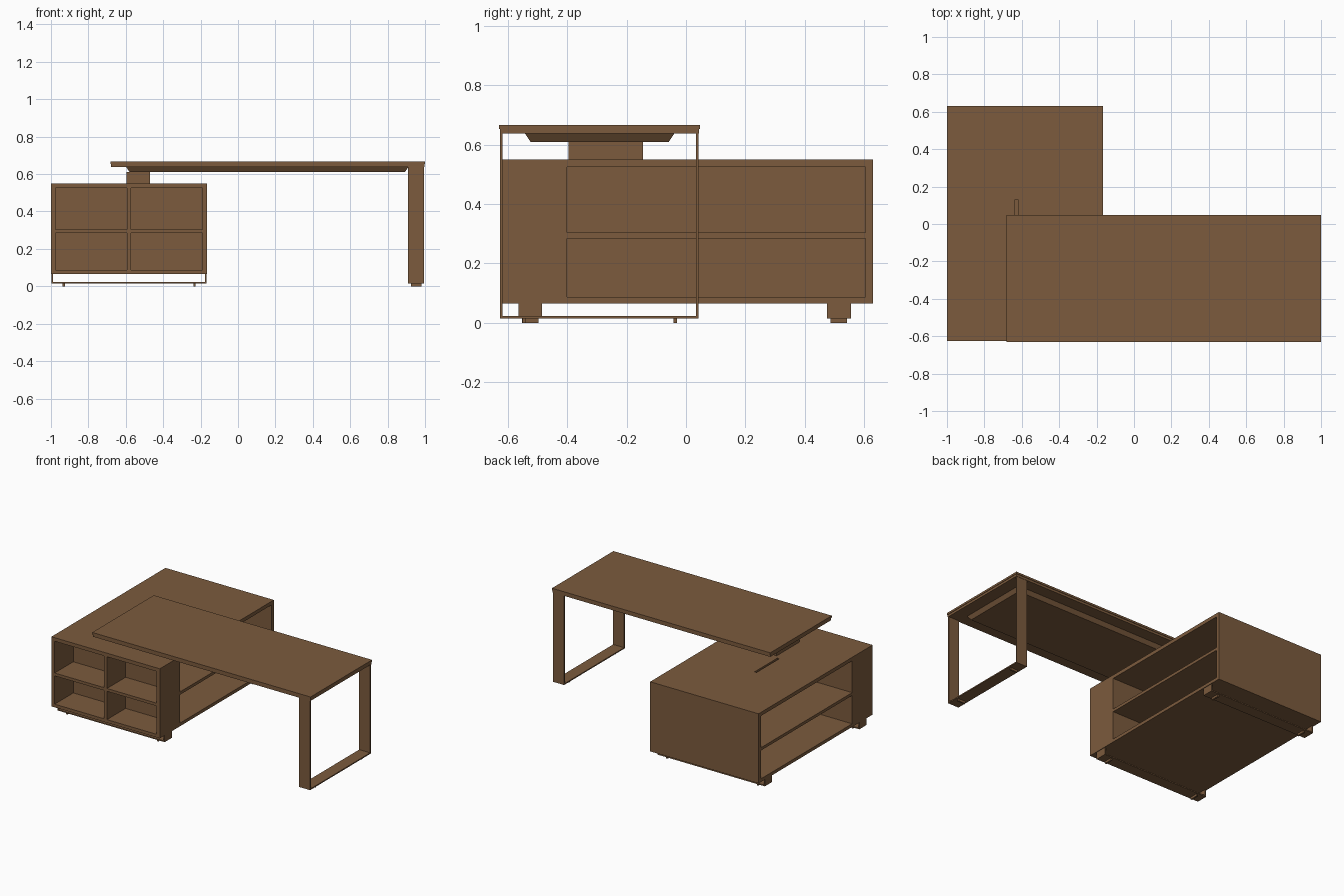
import bpy, bmesh

if "Cube" in bpy.data.objects:
    bpy.data.objects.remove(bpy.data.objects["Cube"])

wood = bpy.data.materials.new("walnut brown")
wood.diffuse_color = (0.20, 0.104, 0.047, 1)
wood.use_nodes = True
wood.node_tree.nodes["Principled BSDF"].inputs["Base Color"].default_value = wood.diffuse_color


def solid(name, boxes):
    """One object from boxes given as (x0, x1, y0, y1, z0, z1[, bottom taper])."""
    bm = bmesh.new()
    for x0, x1, y0, y1, z0, z1, *taper in boxes:
        t = taper[0] if taper else 0
        for v in bmesh.ops.create_cube(bm, size=1)["verts"]:
            low = v.co.z < 0
            s = t if low else 0
            v.co = (x0 + s if v.co.x < 0 else x1 - s,
                    y0 + s if v.co.y < 0 else y1 - s,
                    z0 if low else z1)
    me = bpy.data.meshes.new(name)
    bm.to_mesh(me)
    bm.free()
    ob = bpy.data.objects.new(name, me)
    me.materials.append(wood)
    bpy.context.collection.objects.link(ob)
    return ob


# Cabinet shell
L, R, F, B = -1.0, -0.165, -0.625, 0.63
Z0, Z1 = 0.065, 0.55
PART = -0.40                      # front cubbies end here, side shelves begin
MX0, MX1 = -0.593, -0.572         # middle divider
top = solid("cabinet_top", [(L, R, F, B, 0.525, Z1)])
solid("cabinet_bottom", [(L, R, F, B, Z0, 0.087)])
solid("cabinet_back", [(L, R, 0.605, B, 0.087, 0.525)])
solid("cabinet_front_sides", [(L, -0.975, F, PART, 0.087, 0.525),
                              (-0.19, R, F, PART, 0.087, 0.525)])
solid("cubby_back", [(-0.975, -0.19, -0.42, PART, 0.087, 0.525)])
solid("middle_divider", [(MX0, MX1, F, -0.42, 0.087, 0.525),
                         (MX0, MX1, PART, 0.605, 0.087, 0.525)])
solid("shelves", [(-0.975, MX0, F, -0.42, 0.284, 0.304),
                  (MX1, -0.19, F, -0.42, 0.284, 0.304),
                  (L, MX0, PART, 0.605, 0.284, 0.304),
                  (MX1, R, PART, 0.605, 0.284, 0.304)])

# Cable slot cut in the cabinet top
cutter = solid("slot_cutter", [(-0.635, -0.62, -0.12, 0.13, 0.5, 0.6)])
cutter.hide_render = True
cutter.hide_set(True)
cut = top.modifiers.new("cable_slot", "BOOLEAN")
cut.operation, cut.object, cut.solver = "DIFFERENCE", cutter, "EXACT"

# Flat-bar cabinet runners with small feet
for label, y in (("front", -0.525), ("rear", 0.515)):
    a, b, T = -0.996, -0.169, 0.008
    solid(label + "_cabinet_runner", [
        (a, b, y - 0.04, y + 0.04, 0.015, 0.015 + T),
        (a, a + T, y - 0.04, y + 0.04, 0.015 + T, Z0),
        (b - T, b, y - 0.04, y + 0.04, 0.015 + T, Z0)])
    solid(label + "_cabinet_feet", [
        (x - 0.006, x + 0.006, y - 0.028, y + 0.028, 0, 0.015)
        for x in (-0.932, -0.232)])

# Desktop, bevelled underside panel and support block on the cabinet
solid("desktop", [(-0.682, 1.0, -0.63, 0.047, 0.653, 0.667),
                  (-0.68, 0.997, -0.627, 0.044, 0.637, 0.653)])
solid("underside_panel", [(-0.597, 0.91, -0.542, -0.04, 0.61, 0.637, 0.018)])
solid("support_block", [(-0.597, -0.47, -0.395, -0.145, 0.55, 0.612)])

# Loop leg of flat bar with feet
a, b, T = -0.626, 0.042, 0.008
solid("loop_leg", [(0.91, 0.994, a, b, 0.015, 0.015 + T),
                   (0.91, 0.994, a, a + T, 0.015 + T, 0.637),
                   (0.91, 0.994, b - T, b, 0.015 + T, 0.637)])
solid("loop_leg_feet", [(0.925, 0.98, y - 0.006, y + 0.006, 0, 0.015)
                        for y in (-0.545, -0.036)])
